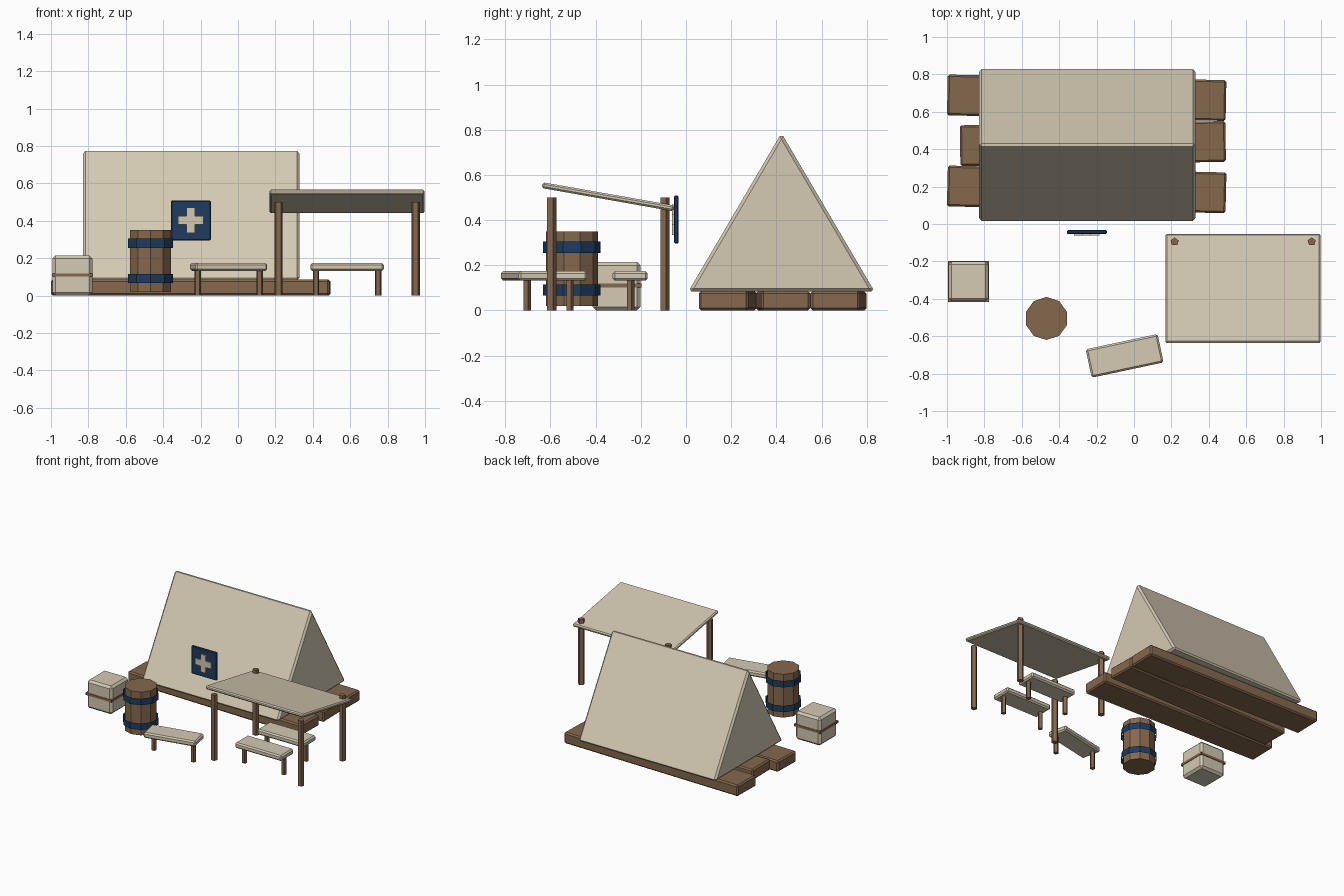
import bpy, bmesh, math
from mathutils import Matrix, Vector

if "Cube" in bpy.data.objects:
    bpy.data.objects.remove(bpy.data.objects["Cube"])


def material(name, rgb):
    m = bpy.data.materials.new(name)
    m.diffuse_color = (*rgb, 1)
    m.use_nodes = True
    m.node_tree.nodes["Principled BSDF"].inputs["Base Color"].default_value = m.diffuse_color
    return m


CREAM = material("cream canvas", (0.66, 0.59, 0.45))
BROWN = material("brown wood", (0.235, 0.138, 0.075))
NAVY = material("navy blue", (0.013, 0.045, 0.115))


def finish(bm, name, mat, loc=(0, 0, 0), rot=(0, 0, 0), bevel=0):
    if bevel:
        bmesh.ops.bevel(bm, geom=bm.edges[:], offset=bevel, segments=1,
                        affect='EDGES', profile=0.5)
    me = bpy.data.meshes.new(name)
    bm.to_mesh(me)
    bm.free()
    me.materials.append(mat)
    ob = bpy.data.objects.new(name, me)
    ob.location = loc
    ob.rotation_euler = rot
    bpy.context.collection.objects.link(ob)
    return ob


def box(name, mat, size, loc, rot=(0, 0, 0), bevel=0):
    bm = bmesh.new()
    bmesh.ops.create_cube(bm, size=1, matrix=Matrix.Diagonal((*size, 1)))
    return finish(bm, name, mat, loc, rot, bevel)


def cylinder(name, mat, x, y, z0, z1, r, sides, caps=True):
    bm = bmesh.new()
    bmesh.ops.create_cone(bm, cap_ends=caps, segments=sides, radius1=r,
                          radius2=r, depth=z1 - z0)
    return finish(bm, name, mat, (x, y, (z0 + z1) / 2))


# Plank platform, each plank slightly skewed
for i, (x, y, length, turn) in enumerate([(-0.253, 0.675, 1.49, -0.02),
                                          (-0.22, 0.43, 1.42, 0.016),
                                          (-0.253, 0.185, 1.49, -0.025)]):
    box(f"platform_plank_{i + 1}", BROWN, (length, 0.218, 0.085),
        (x, y, 0.0425), (0, 0, turn), 0.01)

# Ridge tent
bm = bmesh.new()
end = bm.faces.new([bm.verts.new(p) for p in
                    [(-0.83, 0.01, 0.083), (-0.83, 0.835, 0.083), (-0.83, 0.4225, 0.785)]])
ext = bmesh.ops.extrude_face_region(bm, geom=[end])
bmesh.ops.translate(bm, vec=Vector((1.16, 0, 0)),
                    verts=[v for v in ext['geom'] if isinstance(v, bmesh.types.BMVert)])
bmesh.ops.recalc_face_normals(bm, faces=bm.faces[:])
finish(bm, "tent_canvas", CREAM, bevel=0.014)

# Sign board with cross
box("sign_board", NAVY, (0.213, 0.02, 0.213), (-0.252, -0.043, 0.402), bevel=0.005)
box("cross_upright", CREAM, (0.046, 0.009, 0.135), (-0.252, -0.0575, 0.402))
for s in (-1, 1):
    box("cross_arm", CREAM, (0.0445, 0.009, 0.046), (-0.252 + s * 0.04525, -0.0575, 0.402))

# Barrel with open hoops
cylinder("barrel", BROWN, -0.468, -0.505, 0.02, 0.35, 0.115, 10)
for z0, z1 in ((0.066, 0.115), (0.255, 0.304)):
    cylinder("barrel_hoop", NAVY, -0.468, -0.505, z0, z1, 0.127, 10, caps=False)

# Wrapped bundle with strap
box("bundle", CREAM, (0.212, 0.212, 0.215), (-0.885, -0.307, 0.1075), bevel=0.016)
box("bundle_strap", BROWN, (0.22, 0.22, 0.018), (-0.885, -0.307, 0.11))

# Sloped canopy on four posts
box("canopy_sheet", CREAM, (0.828, 0.592, 0.026), (0.583, -0.345, 0.503),
    (math.radians(-10), 0, 0), 0.008)
for x in (0.217, 0.95):
    for y in (-0.596, -0.095):
        cylinder("canopy_post", BROWN, x, y, 0, 0.5, 0.023, 5)

# Benches: tilted seats on upright legs
for x, y, turn in ((-0.05, -0.705, 12), (0.583, -0.515, 0), (0.583, -0.247, 0)):
    box("bench_seat", CREAM, (0.393, 0.155, 0.042), (x, y, 0.153),
        (0, 0, math.radians(turn)), 0.01)
    for s in (-1, 1):
        cylinder("bench_leg", BROWN, x + s * 0.166, y, 0, 0.135, 0.018, 5)
